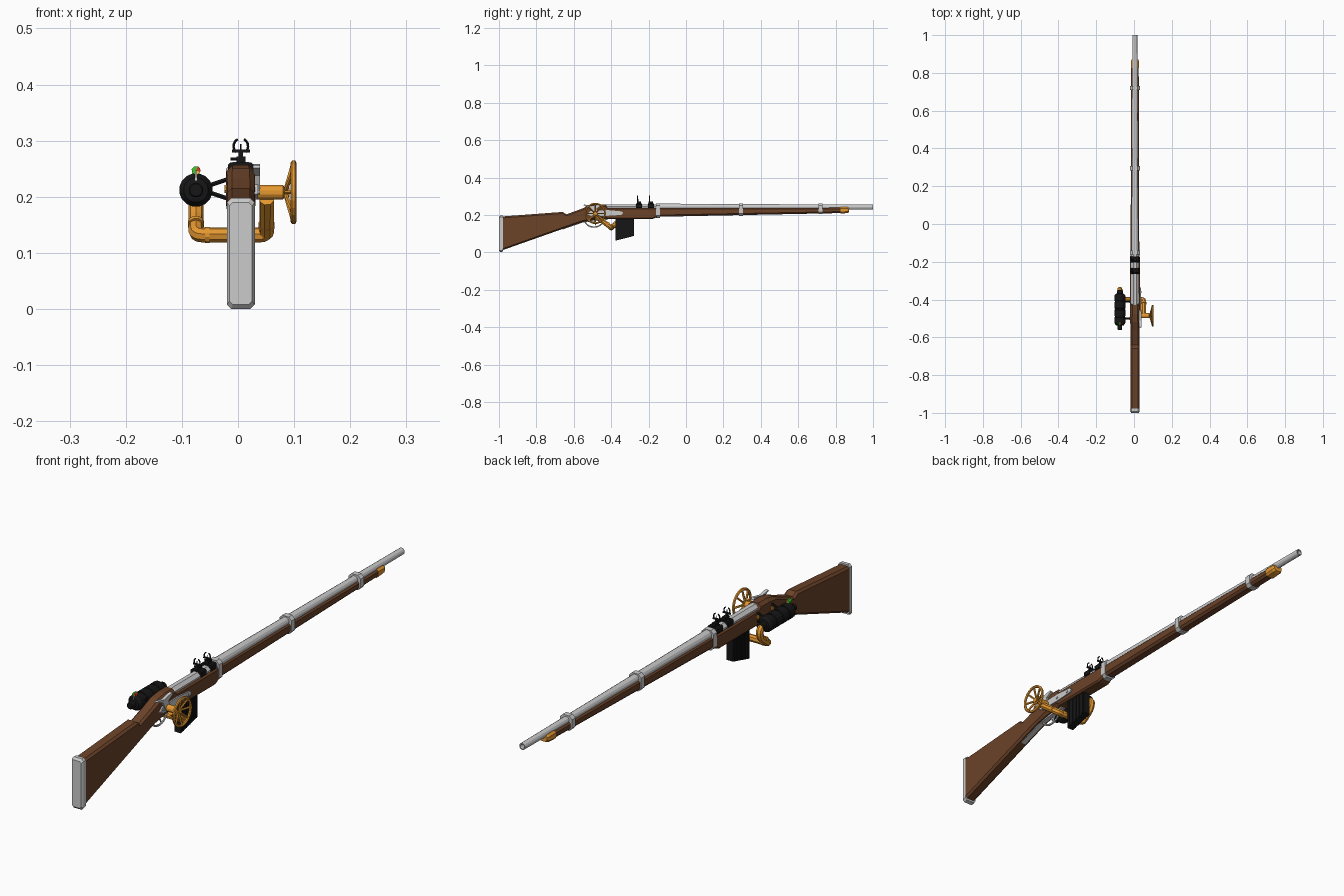
import bpy, bmesh, math
from mathutils import Vector

if "Cube" in bpy.data.objects:
    bpy.data.objects.remove(bpy.data.objects["Cube"])

CX = 0.005  # centreline of the wood and barrel


def mat(name, c):
    m = bpy.data.materials.new(name)
    m.diffuse_color = (*c, 1)
    m.use_nodes = True
    m.node_tree.nodes["Principled BSDF"].inputs["Base Color"].default_value = m.diffuse_color
    return m


WOOD = mat("wood", (0.15, 0.056, 0.022))
BRASS = mat("brass", (0.78, 0.31, 0.03))
BLACK = mat("black", (0.008, 0.008, 0.008))
GREEN = mat("green", (0.05, 0.6, 0.03))
RED = mat("red", (0.7, 0.04, 0.02))
YELLOW = mat("yellow", (0.9, 0.6, 0.03))


def finish(name, bm, m):
    bmesh.ops.recalc_face_normals(bm, faces=bm.faces)
    me = bpy.data.meshes.new(name)
    bm.to_mesh(me)
    bm.free()
    ob = bpy.data.objects.new(name, me)
    bpy.context.collection.objects.link(ob)
    if m:
        me.materials.append(m)
    return ob


def skin(name, rings, m, cap=True):
    bm = bmesh.new()
    rs = [[bm.verts.new(p) for p in r] for r in rings]
    n = len(rs[0])
    for a, b in zip(rs, rs[1:]):
        for i in range(n):
            bm.faces.new((a[i], a[(i + 1) % n], b[(i + 1) % n], b[i]))
    if cap:
        bm.faces.new(rs[0])
        bm.faces.new(rs[-1])
    return finish(name, bm, m)


def loft(name, stations, m=None):
    """Chamfered box sections along y: (y, z_bottom, z_top, half_width, chamfer)."""
    rings = []
    for y, b, t, w, c in stations:
        half = [(w - c, b), (w, b + c), (w, t - c), (w - c, t)]
        pts = half + [(-x, z) for x, z in reversed(half)]
        rings.append([(CX + x, y, z) for x, z in pts])
    return skin(name, rings, m)


def lathe(name, prof, origin, axis, m=None, n=12):
    """Revolve (radius, distance) points round an axis."""
    q = Vector(axis).to_track_quat('Z', 'Y')
    rings = []
    for r, d in prof:
        rings.append([Vector(origin) + q @ Vector((r * math.cos(a), r * math.sin(a), d))
                      for a in ((i + .5) * 2 * math.pi / n for i in range(n))])
    return skin(name, rings, m)


def slab(name, prof, x0, x1, m=None):
    """Side profile of (y, z) points extruded across x."""
    return skin(name, [[(x, y, z) for y, z in prof] for x in (x0, x1)], m)


def box(name, x0, x1, y0, y1, z0, z1, m=None):
    return slab(name, [(y0, z0), (y1, z0), (y1, z1), (y0, z1)], x0, x1, m)


def tube(name, pts, r, m=None, bend=0, res=1, cyclic=False):
    """Pipe through points, with corners rounded by a bend distance."""
    pts = [Vector(p) for p in pts]
    path = list(pts)
    if bend:
        path = [pts[0]]
        for a, p, b in zip(pts, pts[1:], pts[2:]):
            s, e = p + (a - p).normalized() * bend, p + (b - p).normalized() * bend
            path += [s.lerp(p, t).lerp(p.lerp(e, t), t) for t in (0, .33, .67, 1)]
        path.append(pts[-1])
    cu = bpy.data.curves.new(name, 'CURVE')
    cu.dimensions = '3D'
    cu.bevel_depth, cu.bevel_resolution, cu.use_fill_caps = r, res, True
    sp = cu.splines.new('POLY')
    sp.points.add(len(path) - 1)
    for q, p in zip(sp.points, path):
        q.co = (*p, 1)
    sp.use_cyclic_u, sp.use_smooth = cyclic, False
    if m:
        cu.materials.append(m)
    ob = bpy.data.objects.new(name, cu)
    bpy.context.collection.objects.link(ob)
    bpy.ops.object.select_all(action='DESELECT')
    bpy.context.view_layer.objects.active = ob
    ob.select_set(True)
    bpy.ops.object.convert(target='MESH')
    return ob


# wooden stock, wrist and receiver
loft("stock", [(-.98, .012, .192, .024, .008), (-.66, .125, .216, .024, .008),
               (-.64, .132, .203, .024, .008), (-.56, .16, .232, .024, .008),
               (-.52, .168, .25, .025, .01), (-.48, .175, .257, .026, .012),
               (-.43, .178, .257, .026, .012), (-.42, .178, .238, .026, .006),
               (-.18, .178, .238, .026, .006), (-.15, .19, .238, .023, .006)], WOOD)
loft("butt_plate", [(-1, .008, .19, .02, .006), (-.992, 0, .198, .025, .008),
                    (-.978, 0.005, .198, .025, .008)])
# fore-end with its brass tip
loft("forestock", [(-.16, .19, .24, .023, .009), (.83, .21, .24, .02, .008)], WOOD)
loft("forestock_tip", [(.825, .207, .242, .022, .008), (.862, .21, .242, .022, .008),
                       (.872, .214, .24, .018, .008)], BRASS)
# barrel with bored muzzle, and breech
lathe("barrel", [(.019, 0), (.018, .2), (.013, 1.15), (.009, 1.15), (.009, 1.08)],
      (CX, -.15, .242), (0, 1, 0), None, 12)
lathe("breech", [(.02, 0), (.022, .01), (.021, .28)], (CX, -.43, .236), (0, 1, 0), None, 8)
# barrel bands
for i, (y, zb) in enumerate([(-.15, .184), (.295, .195), (.72, .204)]):
    loft(f"band_{i}", [(y - .011, zb, .262, .026, .012), (y + .011, zb, .262, .026, .012)])

# lock plate, screws and hammer
slab("lock_plate", [(-.53, .205), (-.51, .195), (-.42, .195), (-.345, .2), (-.335, .21),
                    (-.345, .219), (-.42, .226), (-.51, .222)], CX + .02, CX + .031)
for i, y in enumerate((-.51, -.42, -.36)):
    lathe(f"lock_screw_{i}", [(.005, 0), (.005, .004)], (CX + .03, y, .209), (1, 0, 0), None, 8)
slab("hammer", [(-.5, .205), (-.475, .205), (-.48, .235), (-.455, .25), (-.46, .258),
                (-.51, .248), (-.545, .256), (-.548, .251), (-.515, .238)], CX + .022, CX + .034)

# trigger guard, trigger and lower tang
tube("trigger_guard", [(CX, -.492 + .05 * math.cos(a), .175 + .04 * math.sin(a))
                       for a in (math.pi * (1 + i / 10) for i in range(11))], .004)
tube("trigger", [(CX, -.485, .178), (CX, -.49, .16), (CX, -.482, .145)], .003)
slab("lower_tang", [(-.66, .122), (-.55, .16), (-.42, .174), (-.42, .182), (-.56, .17),
                    (-.66, .132)], CX - .01, CX + .01)

# magazine with vertical ribs
slab("magazine", [(-.378, .062), (-.277, .088), (-.277, .182), (-.378, .182)],
     CX - .014, CX + .014, BLACK)
for i in range(5):
    y = -.368 + i * .02
    z = .065 + (y + .378) * .257
    box(f"magazine_rib_{i}", CX - .017, CX + .017, y - .004, y + .004, z, .178, BLACK)

# flip-up sights: base, stem, open ring of two ears, centre pin
for k, y in enumerate((-.25, -.187)):
    loft(f"sight_base_{k}", [(y - .016, .236, .261, .023, .004),
                             (y + .016, .236, .261, .023, .004)], BLACK)
    box(f"sight_block_{k}", CX - .008, CX + .008, y - .013, y + .01, .26, .272, BLACK)
    box(f"sight_stem_{k}", CX - .004, CX + .004, y - .012, y - .005, .27, .282, BLACK)
    box(f"sight_bar_{k}", CX - .016, CX + .016, y - .012, y - .005, .279, .284, BLACK)
    for s in (-1, 1):
        tube(f"sight_ear_{k}_{s}", [(CX + s * .013 * math.cos(a), y - .009, .29 + .014 * math.sin(a))
                                    for a in (math.radians(d) for d in range(-50, 66, 23))],
             .0025, BLACK)
    tube(f"sight_pin_{k}", [(CX, y - .009, .28), (CX, y - .009, .294)], .0015, BLACK)
    tube(f"sight_knob_{k}", [(CX - .018, y, .267), (CX, y, .267)], .003, BLACK)

# pressure tank on the left side
TX, TZ = -.075, .212
prof = [(.011, -.56), (.013, -.557), (.013, -.538), (.022, -.536), (.03, -.524)]
for y in (-.49, -.45, -.41):
    prof += [(.03, y - .004), (.027, y - .002), (.027, y + .002), (.03, y + .004)]
prof += [(.03, -.38), (.023, -.37), (.016, -.368), (.016, -.352), (.012, -.35)]
lathe("tank", prof, (TX, 0, TZ), (0, 1, 0), BLACK, 16)
for y in (-.5, -.41):
    for z0, z1 in ((.219, .232), (.209, .196)):
        tube(f"tank_strut_{y}_{z1}", [(-.055, y, z0), (-.016, y, z1)], .0045, BLACK)
    lathe(f"strut_foot_{y}", [(.008, 0), (.008, .006)], (-.0245, y, .214), (1, 0, 0), BRASS, 8)

# gauge on the tank: needle and three-colour dial
box("gauge_needle", TX - .0015, TX + .0015, -.537, -.532, .224, .247)
for name, a0, a1, m in (("green", 60, 270, GREEN), ("red", -20, 60, RED),
                        ("yellow", 270, 340, YELLOW)):
    arc = [math.radians(a0 + (a1 - a0) * i / 4) for i in range(5)]
    pts = [(0, 0)] + [(.008 * math.cos(a), .008 * math.sin(a)) for a in arc]
    skin(f"gauge_{name}", [[(TX + x, y, .247 + z) for x, z in pts] for y in (-.534, -.518)], m)

# brass pipe from tank, under the stock, up to the hand wheel
WY, WZ = -.485, .208
tube("pipe", [(TX, -.36, TZ), (TX, -.343, .198), (TX, -.352, .168), (TX, -.40, .132),
              (.051, -.40, .132), (.051, WY, WZ - .012)], .0135, BRASS, .012, 2)
lathe("wheel_axle", [(.0135, .02), (.0135, .08), (.009, .083), (.009, .092)],
      (0, WY, WZ), (1, 0, 0), BRASS, 12)
for i, (p, d) in enumerate([((TX, -.377, .152), (0, -.8, -.6)), ((-.055, -.4, .132), (1, 0, 0)),
                            ((.025, -.4, .132), (1, 0, 0)), ((.051, -.42, .149), (0, -.78, .62))]):
    lathe(f"pipe_collar_{i}", [(.0148, -.004), (.0148, .004)], p, d, BRASS, 12)


# dished hand wheel with eight spokes
def on_wheel(r, a, x):
    return (x, WY + r * math.cos(a), WZ + r * math.sin(a))


tube("wheel_rim", [on_wheel(.052, i * math.pi / 12, .099) for i in range(24)],
     .0055, BRASS, cyclic=True)
for i in range(8):
    a = i * math.pi / 4
    tube(f"wheel_spoke_{i}", [on_wheel(.006, a, .085), on_wheel(.051, a, .098)], .004, BRASS)
